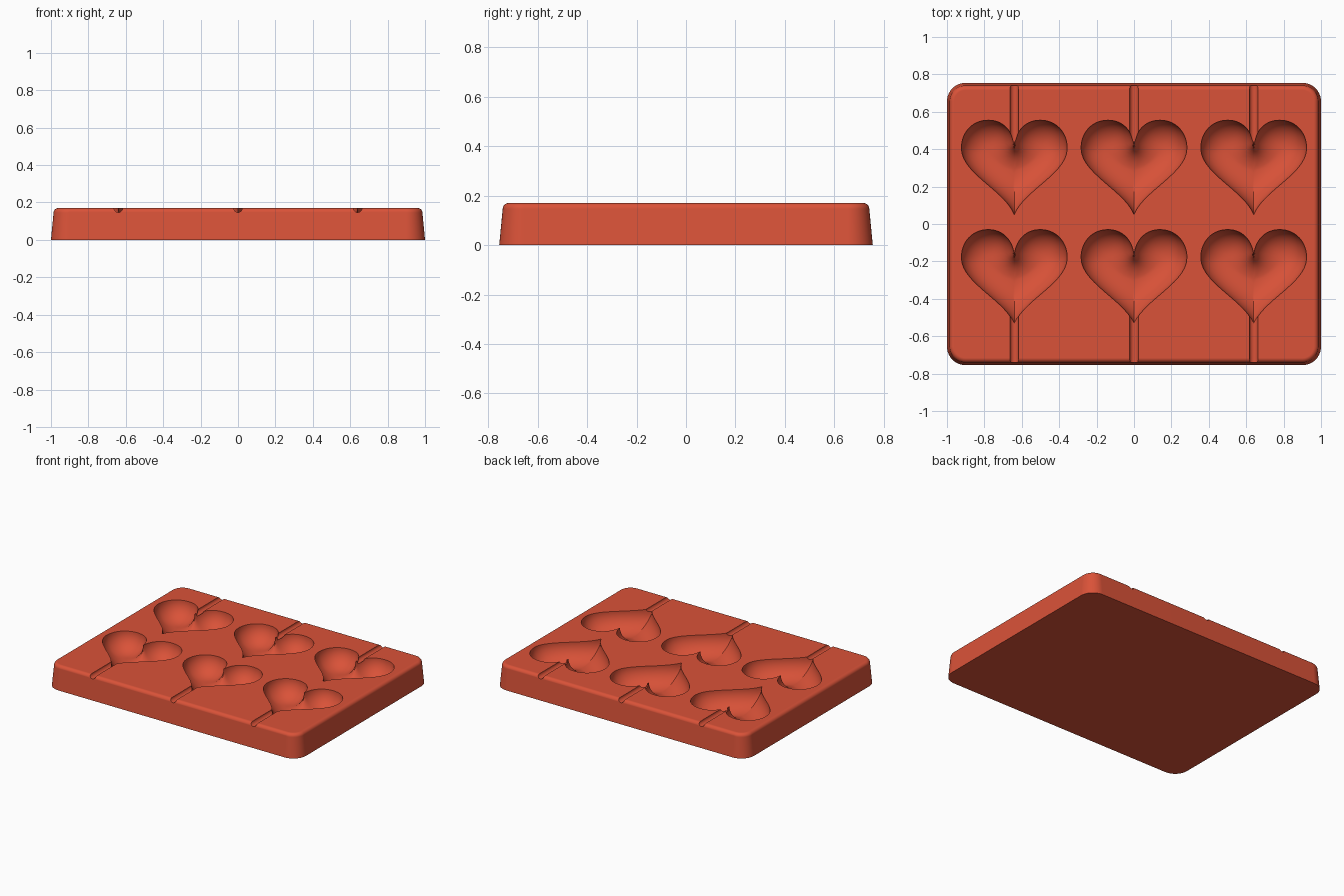
import bpy, bmesh, math
from mathutils import Vector
from mathutils.geometry import interpolate_bezier, intersect_point_line

if "Cube" in bpy.data.objects:
    bpy.data.objects.remove(bpy.data.objects["Cube"])

HEIGHT = 0.17
HALF_X, HALF_Y = 1.0, 0.755
COLUMNS = (-0.64, 0.0, 0.64)
ROW_SHIFTS = (0.0, -0.585)
CAVITY_DEPTH = 0.125

red = bpy.data.materials.new("red silicone")
red.use_nodes = True
colour = (0.70, 0.085, 0.04, 1)
red.diffuse_color = colour
red.node_tree.nodes["Principled BSDF"].inputs["Base Color"].default_value = colour


def make_object(name, bm):
    bmesh.ops.recalc_face_normals(bm, faces=bm.faces)
    mesh = bpy.data.meshes.new(name)
    bm.to_mesh(mesh)
    bm.free()
    mesh.materials.append(red)
    obj = bpy.data.objects.new(name, mesh)
    bpy.context.collection.objects.link(obj)
    return obj


def bridge(bm, lower, upper):
    for i in range(len(lower)):
        j = (i + 1) % len(lower)
        bm.faces.new((lower[i], lower[j], upper[j], upper[i]))


def rounded_rectangle(inset, radius=0.1, steps=10):
    points = []
    for corner, (sx, sy) in enumerate(((1, 1), (-1, 1), (-1, -1), (1, -1))):
        for k in range(steps + 1):
            a = math.pi / 2 * (corner + k / steps)
            points.append((sx * (HALF_X - radius) + (radius - inset) * math.cos(a),
                           sy * (HALF_Y - radius) + (radius - inset) * math.sin(a)))
    return points


def make_tray():
    # Slightly tapered sides with a rounded upper edge
    fillet, taper = 0.025, 0.014
    profile = [(0, 0)]
    for k in range(9):
        a = math.pi / 2 * k / 8
        profile.append((HEIGHT - fillet + fillet * math.sin(a),
                        taper + fillet * (1 - math.cos(a))))
    bm = bmesh.new()
    rings = [[bm.verts.new((x, y, z)) for x, y in rounded_rectangle(inset)]
             for z, inset in profile]
    for lower, upper in zip(rings, rings[1:]):
        bridge(bm, lower, upper)
    bm.faces.new(rings[0])
    bm.faces.new(rings[-1])
    return make_object("mould_tray", bm)


def heart_outline():
    # Cleft, lobe top, widest point and tip, mirrored for the other half
    curves = (((0, .42), (.01, .5), (.06, .555), (.139, .555)),
              ((.139, .555), (.225, .555), (.283, .49), (.283, .405)),
              ((.283, .405), (.283, .27), (.05, .18), (0, .05)))
    half = []
    for curve in curves:
        half += interpolate_bezier(*[Vector((*p, 0)) for p in curve], 15)[:-1]
    tip = Vector((0, .05, 0))
    return half + [tip] + [Vector((-p.x, p.y, 0)) for p in reversed(half[1:])]


def edge_distance(p, outline):
    best = 1.0
    for a, b in zip(outline, outline[1:] + outline[:1]):
        q, t = intersect_point_line(p, a, b)
        q = a if t < 0 else b if t > 1 else q
        best = min(best, (p - q).length)
    return best


def make_heart_cutter(rings=20):
    # Bowl depth follows the distance from the heart's edge
    outline = heart_outline()
    centre = Vector((0, 0.29, 0))
    layers = [[centre + (p - centre) * (1 - (k / rings) ** 2) for p in outline]
              for k in range(rings)]
    distances = [[edge_distance(p, outline) for p in layer] for layer in layers]
    middle = edge_distance(centre, outline)
    reach = max(middle, max(max(row) for row in distances))

    def bowl(d):
        return HEIGHT - 0.0005 - CAVITY_DEPTH * math.sqrt(max(0, 1 - (1 - d / reach) ** 2))

    bm = bmesh.new()
    for cx in COLUMNS:
        for shift in ROW_SHIFTS:
            move = Vector((cx, shift, 0))
            lid = [bm.verts.new(p + move + Vector((0, 0, HEIGHT + 0.05))) for p in outline]
            bm.faces.new(lid)
            previous = lid
            for layer, row in zip(layers, distances):
                ring = [bm.verts.new((p.x + cx, p.y + shift, bowl(d)))
                        for p, d in zip(layer, row)]
                bridge(bm, previous, ring)
                previous = ring
            bottom = bm.verts.new((cx, centre.y + shift, bowl(middle)))
            for i, v in enumerate(previous):
                bm.faces.new((v, previous[(i + 1) % len(previous)], bottom))
    return make_object("heart_cutter", bm)


def make_groove_cutter():
    # Half-round stick channels from the tray edges to the hearts
    radius = 0.023
    bm = bmesh.new()
    for cx in COLUMNS:
        for start, end in ((-0.8, -0.49), (0.44, 0.8)):
            ends = []
            for y in (start, end):
                ends.append([bm.verts.new((cx + radius * math.cos(a), y,
                                           HEIGHT + radius * math.sin(a)))
                             for a in (math.tau * (k + 0.5) / 24 for k in range(24))])
                bm.faces.new(ends[-1])
            bridge(bm, *ends)
    return make_object("groove_cutter", bm)


tray = make_tray()
bpy.ops.object.select_all(action='DESELECT')
tray.select_set(True)
bpy.context.view_layer.objects.active = tray

for cutter in (make_heart_cutter(), make_groove_cutter()):
    cutter.hide_render = True
    cut = tray.modifiers.new(cutter.name, 'BOOLEAN')
    cut.operation = 'DIFFERENCE'
    cut.solver = 'EXACT'
    cut.object = cutter
    bpy.ops.object.modifier_apply(modifier=cut.name)
    bpy.data.objects.remove(cutter)

bpy.ops.object.shade_smooth_by_angle(angle=math.radians(32))
weighted = tray.modifiers.new("clean_shading", 'WEIGHTED_NORMAL')
weighted.keep_sharp = True
